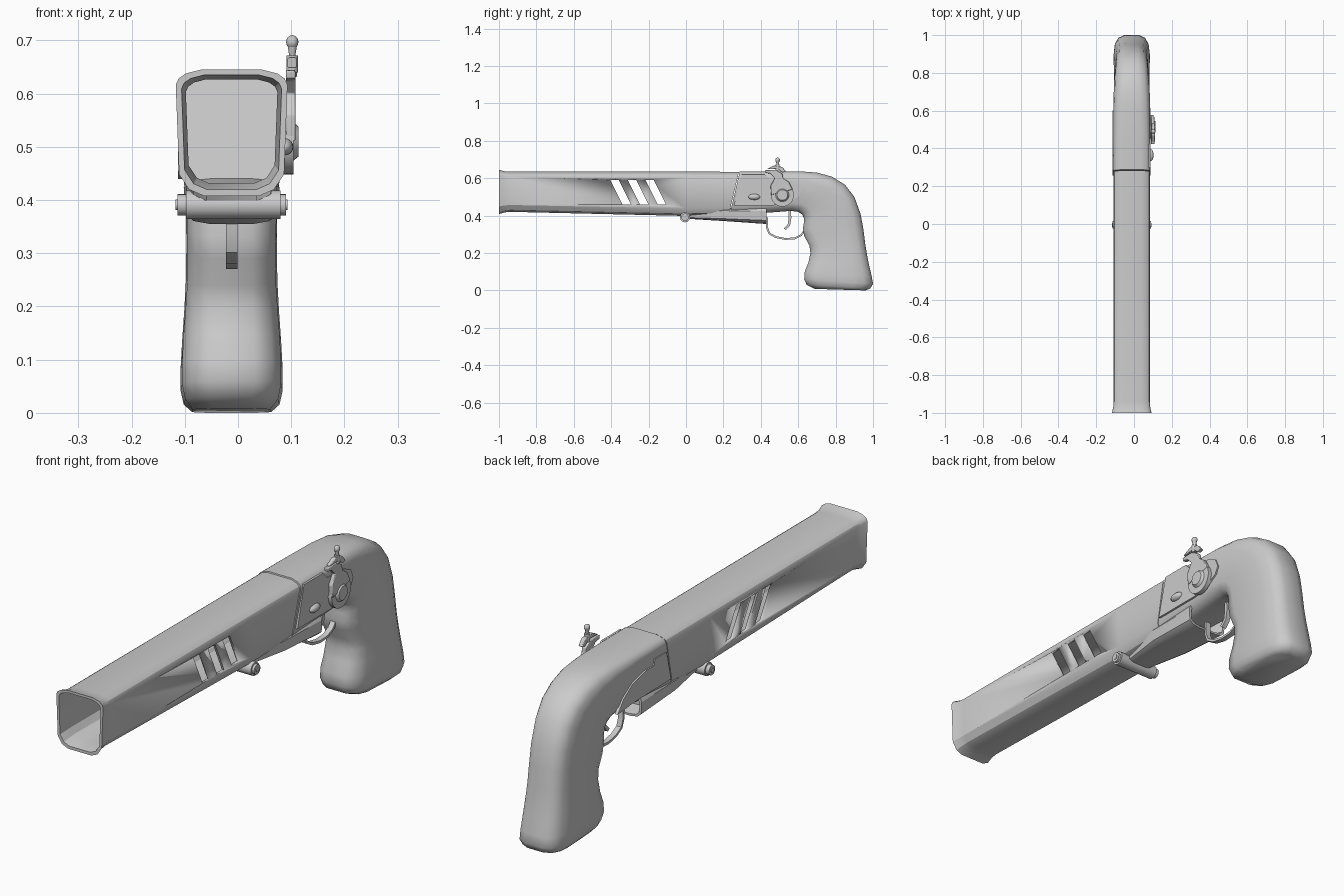
import bpy, bmesh, math
from mathutils import Vector

if "Cube" in bpy.data.objects:
    bpy.data.objects.remove(bpy.data.objects["Cube"])

CX = -0.012  # centre plane of barrel and grip
grey = bpy.data.materials.new("plain grey")
grey.diffuse_color = (0.6, 0.6, 0.6, 1)
grey.use_nodes = True
grey.node_tree.nodes["Principled BSDF"].inputs["Base Color"].default_value = grey.diffuse_color

# half cross-sections: (fraction of half width, fraction from inner to outer point)
BOX = [(.5, 0), (.76, .05), (.94, .17), (1, .88), (.95, .93), (.82, .97), (.55, 1)]
ROUND = [(.45, 0), (.8, .06), (.97, .2), (1, .72), (.93, .87), (.74, .96), (.4, 1)]


def finish(name, bm, angle=35, bevel=0):
    bmesh.ops.recalc_face_normals(bm, faces=bm.faces)
    me = bpy.data.meshes.new(name)
    bm.to_mesh(me)
    bm.free()
    me.materials.append(grey)
    ob = bpy.data.objects.new(name, me)
    bpy.context.collection.objects.link(ob)
    bpy.ops.object.select_all(action='DESELECT')
    ob.select_set(True)
    bpy.context.view_layer.objects.active = ob
    bpy.ops.object.shade_smooth_by_angle(angle=math.radians(angle))
    if bevel:
        m = ob.modifiers.new("soft edge", 'BEVEL')
        m.width, m.segments = bevel, 2
    return ob


def loft(name, stations, angle=35):
    """Each station: inner y, inner z, outer y, outer z, half width, roundness."""
    bm = bmesh.new()
    rings = []
    for y0, z0, y1, z1, hw, k in stations:
        half = [(a[0] + (b[0] - a[0]) * k, a[1] + (b[1] - a[1]) * k) for a, b in zip(BOX, ROUND)]
        pts = half + [(-u, t) for u, t in reversed(half)]
        rings.append([bm.verts.new((CX + u * hw, y0 + (y1 - y0) * t, z0 + (z1 - z0) * t))
                      for u, t in pts])
    n = len(rings[0])
    for a, b in zip(rings, rings[1:]):
        for i in range(n):
            j = (i + 1) % n
            bm.faces.new((a[i], a[j], b[j], b[i]))
    bm.faces.new(rings[0])
    bm.faces.new(rings[-1])
    return finish(name, bm, angle)


def prism(name, outline, x0, x1, bevel=0):
    """Side outline of (y, z) points extruded from x0 to x1."""
    bm = bmesh.new()
    a = [bm.verts.new((x0, y, z)) for y, z in outline]
    b = [bm.verts.new((x1, y, z)) for y, z in outline]
    bm.faces.new(a)
    bm.faces.new(b)
    for i in range(len(a)):
        j = (i + 1) % len(a)
        bm.faces.new((a[i], a[j], b[j], b[i]))
    return finish(name, bm, 35, bevel)


def ribbon(name, path, thick, x0, x1):
    p = [Vector(q) for q in path]
    left, right = [], []
    for i, q in enumerate(p):
        d = (p[min(i + 1, len(p) - 1)] - p[max(i - 1, 0)]).normalized()
        nrm = Vector((-d.y, d.x)) * thick / 2
        left.append(tuple(q + nrm))
        right.append(tuple(q - nrm))
    return prism(name, left + right[::-1], x0, x1)


def disc(name, y, z, r, x0, x1, r2=None, sides=24):
    bm = bmesh.new()
    bmesh.ops.create_cone(bm, cap_ends=True, segments=sides, radius1=r,
                          radius2=r if r2 is None else r2, depth=x1 - x0)
    for v in bm.verts:
        v.co = Vector(((x0 + x1) / 2 + v.co.z, y + v.co.x, z + v.co.y))
    return finish(name, bm)


def ball(name, loc, scale):
    bm = bmesh.new()
    bmesh.ops.create_uvsphere(bm, u_segments=16, v_segments=10, radius=1)
    for v in bm.verts:
        v.co = Vector([l + c * s for l, c, s in zip(loc, v.co, scale)])
    return finish(name, bm, 60)


# hollow square barrel with flared muzzle: outside forward, then inside back
barrel = loft("barrel", [
    (.228, .402, .283, .634, .096, 0), (0, .398, 0, .635, .096, 0),
    (-.94, .42, -.94, .635, .096, 0), (-.97, .417, -.97, .637, .098, 0),
    (-1, .408, -1, .645, .105, 0), (-1, .420, -1, .635, .094, 0),
    (-.94, .432, -.94, .627, .086, 0), (.20, .425, .24, .627, .086, 0)], 30)

# slanted vent slots through both walls
for i in range(3):
    a = -.405 + .094 * i
    slot = prism("vent_cutter", [(a, .59), (a + .045, .59), (a + .11, .46), (a + .065, .46)], -.2, .2)
    slot.hide_render = True
    slot.hide_viewport = True
    m = barrel.modifiers.new("vent", 'BOOLEAN')
    m.object, m.operation, m.solver = slot, 'DIFFERENCE', 'EXACT'

# frame sweeping back into the curved grip
loft("frame_and_grip", [
    (.232, .400, .288, .637, .097, 0), (.43, .415, .45, .637, .097, .15),
    (.56, .425, .60, .637, .097, .5), (.60, .42, .70, .63, .096, .8),
    (.622, .405, .78, .608, .094, 1), (.63, .385, .85, .565, .091, 1),
    (.63, .36, .90, .50, .088, 1), (.625, .33, .933, .41, .086, 1),
    (.632, .29, .948, .33, .085, 1), (.66, .24, .958, .25, .086, 1),
    (.665, .20, .968, .19, .089, 1), (.655, .15, .98, .13, .093, 1),
    (.635, .10, .993, .075, .096, 1), (.632, .06, 1, .035, .096, 1),
    (.645, .03, .985, .01, .09, 1), (.69, .008, .96, 0, .075, 1)], 50)

# wedge under the frame with a recessed rear end
loft("under_wedge", [
    (-.01, .384, -.01, .42, .05, 0), (.2, .371, .2, .44, .085, .5),
    (.43, .355, .43, .45, .09, 1), (.43, .363, .43, .44, .08, 1),
    (.37, .375, .37, .43, .06, 1)], 30)

# hinge pin
disc("hinge_pin", -.005, .391, .027, -.098, .08)
for s in (-1, 1):
    disc("hinge_cap", -.005, .391, .02, *sorted((CX + s * .08, CX + s * .102)))
    disc("hinge_stud", -.005, .391, .01, *sorted((CX + s * .1, CX + s * .105)))

# trigger and guard
ribbon("trigger_guard", [(.433, .39), (.432, .34), (.445, .305), (.48, .285), (.53, .275),
                         (.58, .278), (.615, .295), (.635, .32)], .010, CX - .011, CX + .011)
ribbon("trigger", [(.555, .43), (.556, .385), (.55, .35), (.528, .327)], .014, CX - .01, CX + .01)

# lock plate on the right, side panel on the left
prism("lock_plate", [(.272, .52), (.298, .62), (.42, .62), (.45, .59), (.56, .585), (.60, .565), (.615, .53),
                     (.60, .50), (.55, .47), (.47, .455), (.256, .455)], .08, .0885)
prism("left_panel", [(.256, .455), (.285, .575), (.36, .575), (.365, .55), (.42, .55), (.50, .53),
                     (.56, .49), (.60, .44), (.50, .45)], -.1125, -.10)
ball("lock_nub", (.088, .365, .50), (.016, .032, .016))

# hammer: round base, neck, jaws and screw
disc("hammer_base", .515, .51, .062, .085, .104)
disc("hammer_boss", .515, .51, .036, .104, .114, .028)
prism("hammer_neck", [(.455, .51), (.452, .56), (.475, .60), (.45, .625), (.425, .628), (.423, .643),
                      (.48, .645), (.515, .625), (.52, .60), (.55, .58), (.57, .54)],
      .09, .108, .003)
prism("hammer_jaw", [(.43, .648), (.47, .668), (.515, .66), (.535, .635), (.515, .63), (.49, .65)],
      .093, .111, .003)
for z0, z1, r0, r1 in ((.64, .672, .011, .011), (.672, .69, .006, .009)):
    bm = bmesh.new()
    bmesh.ops.create_cone(bm, cap_ends=True, segments=14, radius1=r0, radius2=r1, depth=z1 - z0)
    bmesh.ops.translate(bm, verts=bm.verts, vec=(.102, .49, (z0 + z1) / 2))
    finish("jaw_screw", bm)
ball("screw_knob", (.102, .49, .697), (.0115, .0125, .013))
